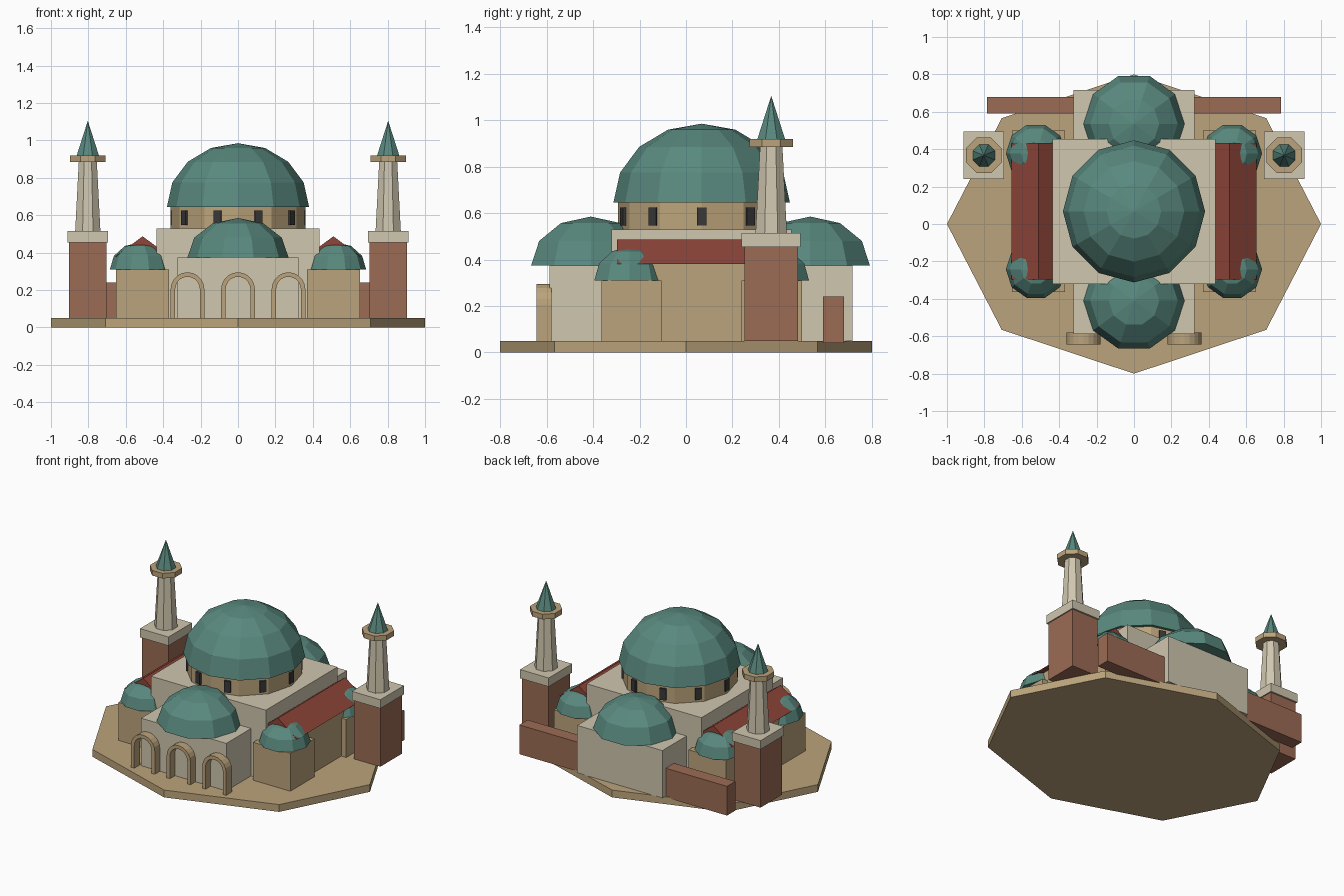
import bpy, bmesh
from math import sin, cos, pi

if "Cube" in bpy.data.objects:
    bpy.data.objects.remove(bpy.data.objects["Cube"])

CY = 0.0675  # y of the building's own centre


def material(name, rgb):
    m = bpy.data.materials.new(name)
    m.diffuse_color = (*rgb, 1)
    m.use_nodes = True
    m.node_tree.nodes["Principled BSDF"].inputs["Base Color"].default_value = m.diffuse_color
    return m


SAND = material("sandstone", (0.50, 0.37, 0.20))
CREAM = material("pale_stone", (0.63, 0.57, 0.43))
TEAL = material("copper_green", (0.10, 0.25, 0.21))
BRICK = material("brick", (0.33, 0.15, 0.09))
RED = material("red_tile", (0.27, 0.06, 0.04))
DARK = material("dark_glass", (0.04, 0.04, 0.04))


def finish(name, bm, mat, loc=(0, 0, 0), rot=0):
    bmesh.ops.remove_doubles(bm, verts=bm.verts, dist=1e-5)
    bmesh.ops.recalc_face_normals(bm, faces=bm.faces)
    me = bpy.data.meshes.new(name)
    bm.to_mesh(me)
    bm.free()
    me.materials.append(mat)
    ob = bpy.data.objects.new(name, me)
    ob.location = loc
    ob.rotation_euler.z = rot
    bpy.context.collection.objects.link(ob)
    return ob


def box(name, mat, x, y, z, loc=(0, 0, 0), rot=0):
    bm = bmesh.new()
    bmesh.ops.create_cube(bm, size=1)
    for v in bm.verts:
        v.co = [a[0] + (c + 0.5) * (a[1] - a[0]) for a, c in zip((x, y, z), v.co)]
    return finish(name, bm, mat, loc, rot)


def lathe(name, mat, profile, n, loc, phase=0.0, sy=1.0):
    """Faceted turned solid from (radius, z) points, capped where open."""
    bm = bmesh.new()
    rings = []
    for r, z in profile:
        if r < 1e-6:
            rings.append([bm.verts.new((0, 0, z))] * n)
        else:
            rings.append([bm.verts.new((r * cos(phase + 2 * pi * i / n),
                                        r * sin(phase + 2 * pi * i / n) * sy, z)) for i in range(n)])
    for a, b in zip(rings, rings[1:]):
        for i in range(n):
            j = (i + 1) % n
            bm.faces.new(list(dict.fromkeys((a[i], a[j], b[j], b[i]))))
    for ring in (rings[0], rings[-1]):
        if ring[0] is not ring[1]:
            bm.faces.new(ring)
    return finish(name, bm, mat, loc)


def dome(name, r, h, n, rings, loc):
    prof = [(r * cos(pi / 2 * k / rings), h * sin(pi / 2 * k / rings)) for k in range(rings)]
    return lathe(name, TEAL, prof + [(0, h)], n, loc)


def extrude_xz(name, mat, pts, y0, y1):
    bm = bmesh.new()
    f = bm.faces.new([bm.verts.new((x, y0, z)) for x, z in pts])
    ext = bmesh.ops.extrude_face_region(bm, geom=[f])
    bmesh.ops.translate(bm, vec=(0, y1 - y0, 0),
                        verts=[v for v in ext["geom"] if isinstance(v, bmesh.types.BMVert)])
    return finish(name, bm, mat)


# Ground slab and central hall
lathe("base_slab", SAND, [(1, 0), (1, 0.05)], 8, (0, 0, 0), sy=0.8)
box("main_hall", CREAM, (-0.435, 0.435), (-0.32, 0.455), (0.05, 0.53))

# Drum with ten windows, main dome
lathe("drum", SAND, [(0.36, 0.53), (0.36, 0.645)], 12, (0, CY, 0))
for i in range(10):
    box("drum_window", DARK, (0.335, 0.362), (-0.021, 0.021), (0.547, 0.625),
        (0, CY, 0), 2 * pi * i / 10)
dome("main_dome", 0.38, 0.34, 12, 4, (0, CY, 0.645))

# Front and back wings with their lower domes
box("front_wing", CREAM, (-0.323, 0.323), (-0.588, -0.30), (0.05, 0.375))
box("back_wing", CREAM, (-0.323, 0.323), (0.43, 0.717), (0.05, 0.375))
dome("front_dome", 0.27, 0.21, 10, 3, (0, -0.41, 0.375))
dome("back_dome", 0.27, 0.21, 10, 3, (0, 0.535, 0.375))

# Three entrance arches
for cx in (-0.27, 0, 0.27):
    def arc(r):
        return [(cx + r * cos(pi * k / 10), 0.205 + r * sin(pi * k / 10)) for k in range(11)]
    outer, inner = arc(0.09), arc(0.066)
    pts = [(cx + 0.09, 0.05)] + outer + [(cx - 0.09, 0.05), (cx - 0.066, 0.05)] \
        + inner[::-1] + [(cx + 0.066, 0.05)]
    extrude_xz("entrance_arch", SAND, pts, -0.643, -0.58)

for s in (-1, 1):
    # Side aisle and gabled roof
    box("side_aisle", SAND, (s * 0.40, s * 0.615), (-0.28, 0.415), (0.05, 0.39))
    extrude_xz("aisle_roof", RED, [(s * 0.365, 0.38), (s * 0.655, 0.38), (s * 0.51, 0.487)],
               -0.297, 0.433)
    # Corner towers with small domes
    for t in (-1, 1):
        y = CY + t * 0.302
        box("corner_tower", SAND, (s * 0.37, s * 0.652), (y - 0.13, y + 0.13), (0.05, 0.31))
        dome("corner_dome", 0.16, 0.145, 10, 3, (s * 0.525, CY + t * 0.31, 0.31))
    # Slender towers
    c = (s * 0.803, 0.367, 0)
    box("minaret_base", BRICK, (-0.1, 0.1), (-0.116, 0.116), (0.05, 0.455), c)
    box("minaret_cap", CREAM, (-0.108, 0.108), (-0.127, 0.127), (0.455, 0.515), c)
    lathe("minaret_shaft", CREAM, [(0.073, 0.515), (0.052, 0.89)], 8, c, pi / 8)
    lathe("minaret_balcony", SAND, [(0.102, 0.885), (0.102, 0.92)], 8, c, pi / 8)
    lathe("minaret_spire", TEAL, [(0.064, 0.92), (0, 1.105)], 8, c, pi / 8)
    # Rear garden wall
    box("rear_wall", BRICK, (s * 0.30, s * 0.787), (0.59, 0.68), (0.04, 0.24))
